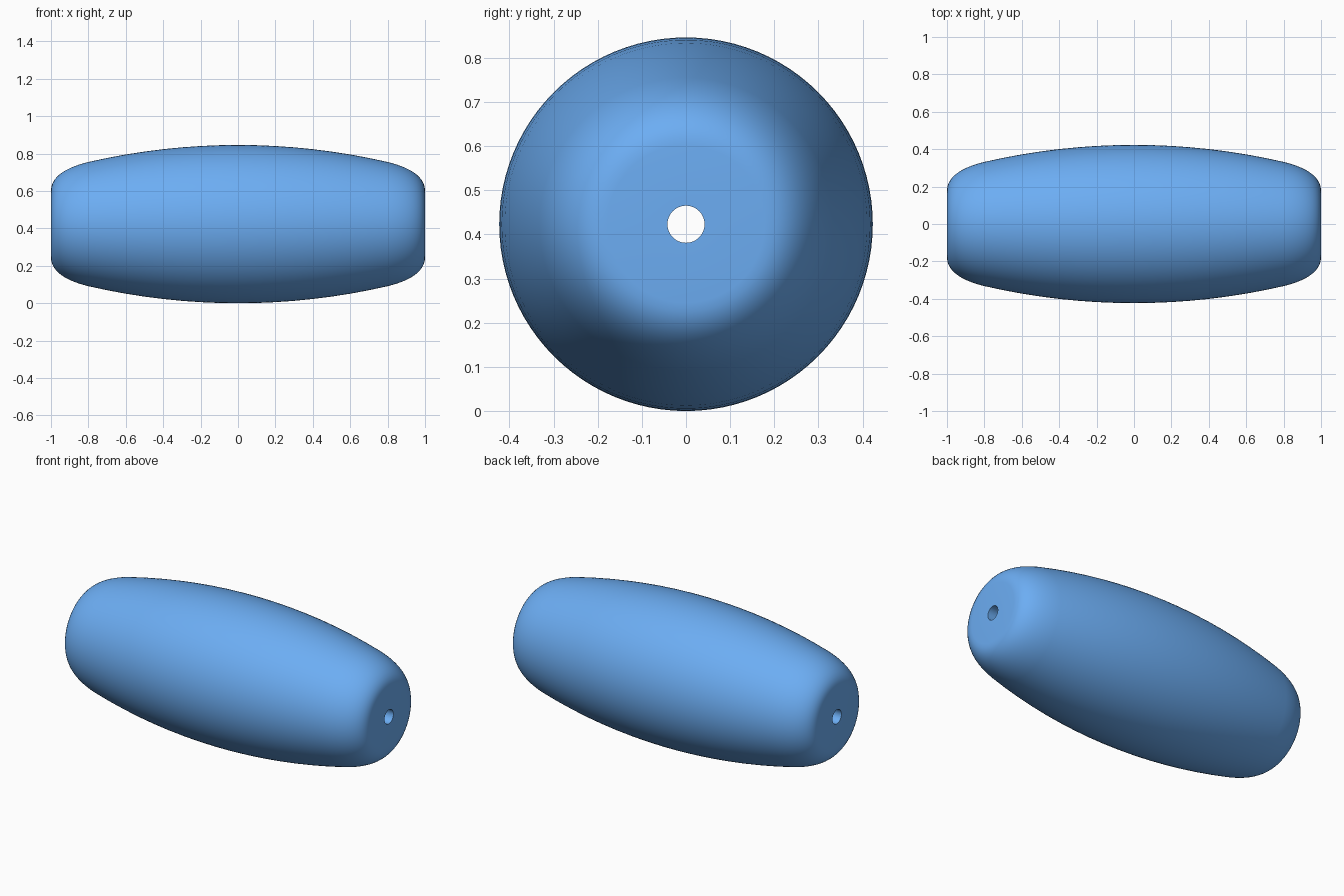
import bpy, bmesh, math

if "Cube" in bpy.data.objects:
    bpy.data.objects.remove(bpy.data.objects["Cube"])

R_MAX, R_HOLE, SEGMENTS = 0.423, 0.042, 96
ARC = 3.56  # radius of the long barrel curve


def barrel(x):
    return R_MAX - ARC + math.sqrt(ARC * ARC - x * x)


def shoulder(t):
    # cubic curve from the barrel edge round to the flat end
    p = [(0.8, barrel(0.8)), (0.9, barrel(0.8) - 0.024), (1.0, 0.262), (1.0, 0.178)]
    w = [(1 - t) ** 3, 3 * t * (1 - t) ** 2, 3 * t * t * (1 - t), t ** 3]
    return tuple(sum(a * q[i] for a, q in zip(w, p)) for i in (0, 1))


# Right half of the profile as (x, radius), mirrored for the left half
half = [(0.1 * i, barrel(0.1 * i)) for i in range(8)]
half += [shoulder(i / 12) for i in range(13)]
half.append((1.0, R_HOLE))
profile = [(-x, r) for x, r in reversed(half[1:])] + half

# Revolve the closed profile about the x axis; the last band is the bore
bm = bmesh.new()
rings = []
for x, r in profile:
    ring = []
    for k in range(SEGMENTS):
        a = 2 * math.pi * k / SEGMENTS
        ring.append(bm.verts.new((x, r * math.cos(a), R_MAX + r * math.sin(a))))
    rings.append(ring)
for i, ring in enumerate(rings):
    nxt = rings[(i + 1) % len(rings)]
    for k in range(SEGMENTS):
        j = (k + 1) % SEGMENTS
        bm.faces.new((ring[k], ring[j], nxt[j], nxt[k]))
bmesh.ops.recalc_face_normals(bm, faces=bm.faces)

mesh = bpy.data.meshes.new("barrel_bead")
bm.to_mesh(mesh)
bm.free()
bead = bpy.data.objects.new("barrel_bead", mesh)
bpy.context.collection.objects.link(bead)

# Blue finish
blue = bpy.data.materials.new("blue")
blue.diffuse_color = (0.15, 0.42, 0.9, 1)
blue.use_nodes = True
blue.node_tree.nodes["Principled BSDF"].inputs["Base Color"].default_value = blue.diffuse_color
mesh.materials.append(blue)

bpy.context.view_layer.objects.active = bead
bead.select_set(True)
bpy.ops.object.shade_smooth_by_angle(angle=math.radians(35))
